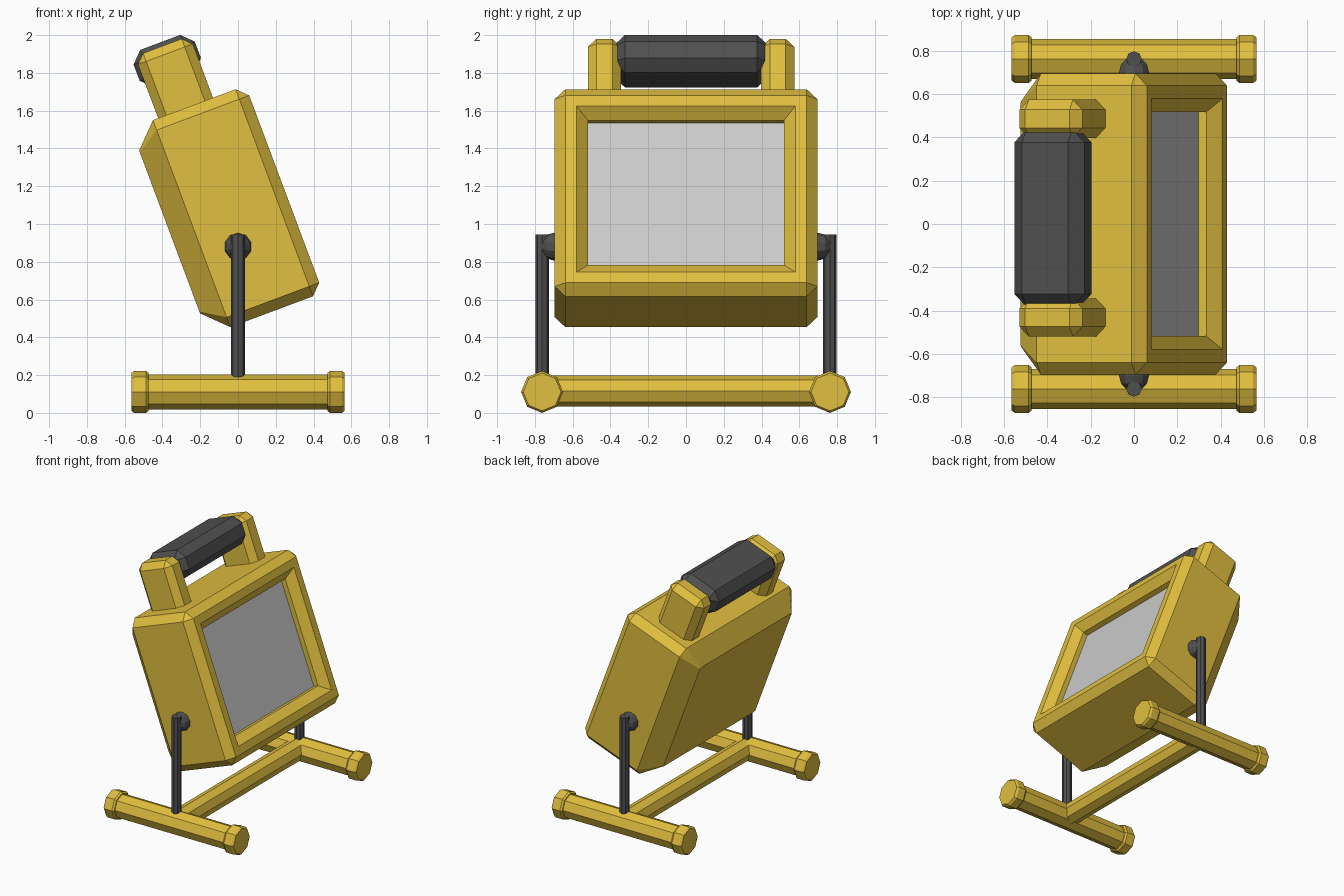
import bpy, bmesh
from math import radians, cos, sin, tau
from mathutils import Matrix, Vector

if "Cube" in bpy.data.objects:
    bpy.data.objects.remove(bpy.data.objects["Cube"])


def material(name, rgb):
    m = bpy.data.materials.new(name)
    m.diffuse_color = (*rgb, 1)
    m.use_nodes = True
    m.node_tree.nodes["Principled BSDF"].inputs["Base Color"].default_value = m.diffuse_color
    return m


YELLOW = material("yellow_shell", (0.75, 0.52, 0.05))
DARK = material("dark_rubber", (0.08, 0.08, 0.08))
PIVOT_Z = 0.88
TILT = Matrix.Translation((0, 0, PIVOT_Z)) @ Matrix.Rotation(radians(-20.5), 4, 'Y')


def finish(name, bm, mat, matrix=Matrix()):
    bmesh.ops.remove_doubles(bm, verts=bm.verts, dist=1e-5)
    bmesh.ops.recalc_face_normals(bm, faces=bm.faces)
    me = bpy.data.meshes.new(name)
    bm.to_mesh(me)
    bm.free()
    ob = bpy.data.objects.new(name, me)
    bpy.context.collection.objects.link(ob)
    ob.matrix_world = matrix
    if mat:
        me.materials.append(mat)
    return ob


def loft(name, rings, mat, matrix=Matrix(), cap_end=True):
    bm = bmesh.new()
    loops = [[bm.verts.new(p) for p in ring] for ring in rings]
    for a, b in zip(loops, loops[1:]):
        for i in range(len(a)):
            j = (i + 1) % len(a)
            bm.faces.new((a[i], a[j], b[j], b[i]))
    bm.faces.new(loops[0])
    if cap_end:
        bm.faces.new(loops[-1])
    return finish(name, bm, mat, matrix)


def tube(name, axis, centre, profile, mat):
    """Eight-sided turned part: profile is (position along axis, radius)."""
    rot = Vector((0, 0, 1)).rotation_difference(Vector(axis)).to_matrix().to_4x4()
    rings = [[(r * cos(i * tau / 8), r * sin(i * tau / 8), t) for i in range(8)]
             for t, r in profile]
    return loft(name, rings, mat, Matrix.Translation(centre) @ rot)


def box(name, lo, hi, chamfer, mat):
    """Chamfered box in the tilted lamp frame."""
    lo, hi = Vector(lo), Vector(hi)
    bm = bmesh.new()
    bmesh.ops.create_cube(bm, size=1)
    for v in bm.verts:
        v.co = (lo + hi) / 2 + v.co * (hi - lo)
    if chamfer:
        bmesh.ops.bevel(bm, geom=bm.edges[:], offset=chamfer, segments=1,
                        profile=0.5, affect='EDGES')
    return finish(name, bm, mat, TILT)


def frame_ring(u, inset, cut):
    """Rectangle with cut corners, across the lamp at depth u."""
    y, lo, hi = 0.695 - inset, -0.385 + inset, 0.785 - inset
    return [(u, -y + cut, lo), (u, y - cut, lo), (u, y, lo + cut), (u, y, hi - cut),
            (u, y - cut, hi), (u, -y + cut, hi), (u, -y, hi - cut), (u, -y, lo + cut)]


# Lamp housing with large rear chamfers and a recessed front
loft("lamp_housing", [frame_ring(*r) for r in (
    (-0.312, 0.125, 0.01), (-0.187, 0, 0.056), (0.28, 0, 0.056), (0.336, 0.056, 0),
    (0.336, 0.116, 0), (0.279, 0.177, 0), (0.235, 0.177, 0))],
    YELLOW, TILT, cap_end=False)

# Glass panel
box("glass_panel", (0.225, -0.518, -0.208), (0.24, 0.518, 0.608), 0, None)

# Carry handle: two posts and a grip, sitting slightly off centre
HANDLE_Y = 0.027
for side, label in ((-1, "front"), (1, "back")):
    y = HANDLE_Y + side * 0.459
    box(f"handle_post_{label}", (-0.158, y - 0.088, 0.72), (0.152, y + 0.088, 1.135),
        0.046, YELLOW)
box("handle_grip", (-0.18, HANDLE_Y - 0.41, 0.945), (0.166, HANDLE_Y + 0.41, 1.157),
    0.06, DARK)

# Stand: feet with end collars, uprights and pivot knobs on both sides
BASE_Z = 0.111
half = [(0.565, 0.1), (0.55, 0.111), (0.487, 0.111), (0.473, 0.1), (0.473, 0.092)]
foot = [(-t, r) for t, r in half] + half[::-1]
for side, label in ((-1, "front"), (1, "back")):
    y = side * 0.762
    tube(f"foot_{label}", (1, 0, 0), (0, y, BASE_Z), foot, YELLOW)
    tube(f"upright_{label}", (0, 0, 1), (0, y, 0), [(0.15, 0.036), (0.945, 0.036)], DARK)
    bm = bmesh.new()
    bmesh.ops.create_uvsphere(bm, u_segments=10, v_segments=6, radius=0.073)
    finish(f"pivot_knob_{label}", bm, DARK,
           Matrix.Translation((0, side * 0.7, PIVOT_Z)) @ Matrix.Rotation(radians(90), 4, 'X'))

# Cross bar between the feet
tube("cross_bar", (0, 1, 0), (0, 0, BASE_Z + 0.004), [(-0.76, 0.082), (0.76, 0.082)], YELLOW)
